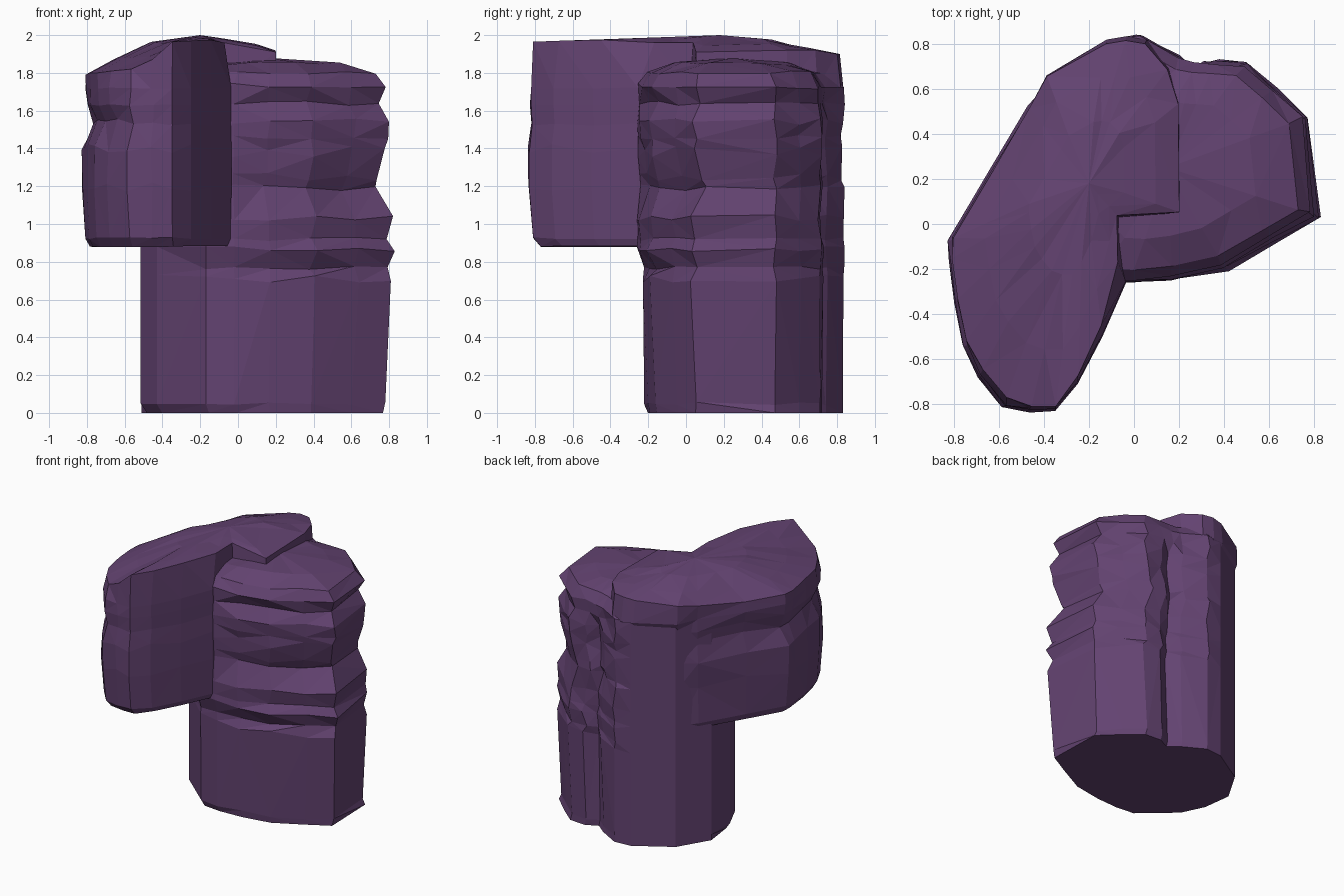
import bpy, bmesh, random
from mathutils import Vector

random.seed(4)

mat = bpy.data.materials.new("purple_rock")
mat.diffuse_color = (0.125, 0.056, 0.165, 1)


def loft(name, rings, tip):
    """Closed flat-sided mesh from stacked rings, capped below and fanned to a tip above."""
    bm = bmesh.new()
    loops = [[bm.verts.new(p) for p in ring] for ring in rings]
    n = len(loops[0])
    for a, b in zip(loops, loops[1:]):
        for i in range(n):
            j = (i + 1) % n
            bm.faces.new((a[i], a[j], b[j], b[i]))
    bm.faces.new(loops[0][::-1])
    top = bm.verts.new(tip)
    for i in range(n):
        bm.faces.new((loops[-1][i], loops[-1][(i + 1) % n], top))
    bmesh.ops.triangulate(bm, faces=[f for f in bm.faces if len(f.verts) == 4])
    bmesh.ops.recalc_face_normals(bm, faces=bm.faces)
    me = bpy.data.meshes.new(name)
    bm.to_mesh(me)
    bm.free()
    me.materials.append(mat)
    ob = bpy.data.objects.new(name, me)
    bpy.context.collection.objects.link(ob)
    return ob


def jitter(a):
    return random.uniform(-a, a)


# main column: footprint, with a groove at the back
foot = [(-0.515, 0.20), (-0.43, 0.02), (-0.17, -0.21), (-0.02, -0.225), (0.17, -0.215),
        (0.40, -0.175), (0.62, -0.06), (0.80, 0.04), (0.755, 0.47), (0.62, 0.60),
        (0.49, 0.71), (0.36, 0.72), (0.27, 0.675), (0.19, 0.74), (0.03, 0.83),
        (-0.10, 0.82), (-0.37, 0.655), (-0.51, 0.42)]
# height, scale, push of the right and front faces, height jitter
strata = [(0, 0.95, 0, 0), (0.05, 1, -0.02, 0.008), (0.71, 1, 0.015, 0.02),
          (0.77, 1, -0.015, 0.01), (0.87, 1, 0.02, 0.015), (0.92, 1, -0.005, 0.01),
          (1.03, 1, 0.01, 0.02), (1.19, 1, -0.08, 0.02), (1.25, 1, -0.055, 0.02),
          (1.38, 1, -0.015, 0.03), (1.46, 1, -0.01, 0.015), (1.54, 1, 0.005, 0.02),
          (1.64, 1, -0.05, 0.012), (1.73, 1, -0.015, 0.015), (1.80, 0.89, 0, 0.012),
          (1.85, 0.6, 0, 0.008)]
c = Vector((0.15, 0.25))
rings = []
for z, s, d, jz in strata:
    ring = []
    for i, (x, y) in enumerate(foot):
        if i == 12 and z > 1.6:     # groove closes towards the top
            y += 0.05
        w = min(1, max(0, (x + 0.1) / 0.8))
        px = c.x + (x - c.x) * s + d * w
        py = c.y + (y - c.y) * s
        if z == 0 and y > 0.4:      # the back runs straight down
            px, py = x, y
        if y < 0.1 and x > -0.3:
            py -= d * (0.7 if x > 0.1 else 0.2)
            if z > 0.8:
                py -= 0.035 * (1 - w)
        k = 0.012 if 0.7 < z < 1.8 and x > 0 else 0
        ring.append((px + jitter(k), py + jitter(k), z + jitter(jz)))
    rings.append(ring)
column = loft("rock_column", rings, (0.15, 0.25, 1.88))

# overhanging block: outline, rim height and rim scale of each corner
lobe = [(-0.82, -0.07, 1.79, 0.97), (-0.82, -0.16, 1.79, 0.98), (-0.80, -0.35, 1.80, 0.97),
        (-0.76, -0.54, 1.80, 0.97), (-0.69, -0.68, 1.81, 0.96), (-0.58, -0.81, 1.82, 0.96),
        (-0.46, -0.83, 1.87, 0.98), (-0.35, -0.83, 1.965, 0.98), (-0.25, -0.71, 1.97, 0.96),
        (-0.14, -0.50, 1.975, 0.93), (-0.035, -0.26, 1.96, 0.8), (-0.06, 0.02, 1.96, 0.9),
        (0.21, 0.05, 1.91, 0.98), (0.205, 0.54, 1.92, 0.98), (0.16, 0.70, 1.92, 0.97),
        (0.06, 0.825, 1.90, 0.96), (-0.03, 0.84, 1.90, 0.96), (-0.12, 0.825, 1.89, 0.96),
        (-0.39, 0.665, 1.86, 0.98), (-0.47, 0.52, 1.83, 0.98), (-0.66, 0.20, 1.79, 0.97)]
# height, scale, push of the left side
tiers = [(0.88, 0.94, 0), (0.925, 0.98, 0), (1.20, 1, 0), (1.40, 1, 0),
         (1.53, 0.985, 0.045), (1.63, 0.99, 0.015), (1.72, 0.99, 0.01)]
c = Vector((-0.22, 0.2))
rings = []
for z, s, d in tiers:
    ring = []
    for x, y, zt, st in lobe:
        w = min(1, max(0, (-x - 0.35) / 0.4))
        # right and back corners only surface above the column
        sx = s * (0.8 if x > 0.1 and z < 1.65 else 1)
        if y > 0.6:
            s2 = s * (0.92 if z < 1.7 else 1)
            sx = min(sx, s2)
        else:
            s2 = s
        k = 0.008 if z > 1 and x < -0.4 else 0
        ring.append((c.x + (x - c.x) * sx + d * w + jitter(k),
                     c.y + (y - c.y) * s2 + jitter(k),
                     z + jitter(0.03 if 1 < z < 1.6 else 0.006)))
    rings.append(ring)
# rim and two inner rings rising to the crest
for s, rise in ((1, 0), (0.75, 0.4), (0.42, 0.85)):
    rings.append([(c.x + (x - c.x) * st * s, c.y + (y - c.y) * st * s,
                   zt + (1.985 - zt) * rise + (jitter(0.008) if rise else 0))
                  for x, y, zt, st in lobe])
block = loft("overhang_block", rings, (-0.2, 0.18, 2.0))

# fuse both into one rock
mod = column.modifiers.new("fuse", "BOOLEAN")
mod.operation = "UNION"
mod.solver = "EXACT"
mod.object = block
bpy.context.view_layer.objects.active = column
column.select_set(True)
bpy.ops.object.modifier_apply(modifier=mod.name)
bpy.data.objects.remove(block)
column.name = "overhanging_rock"
